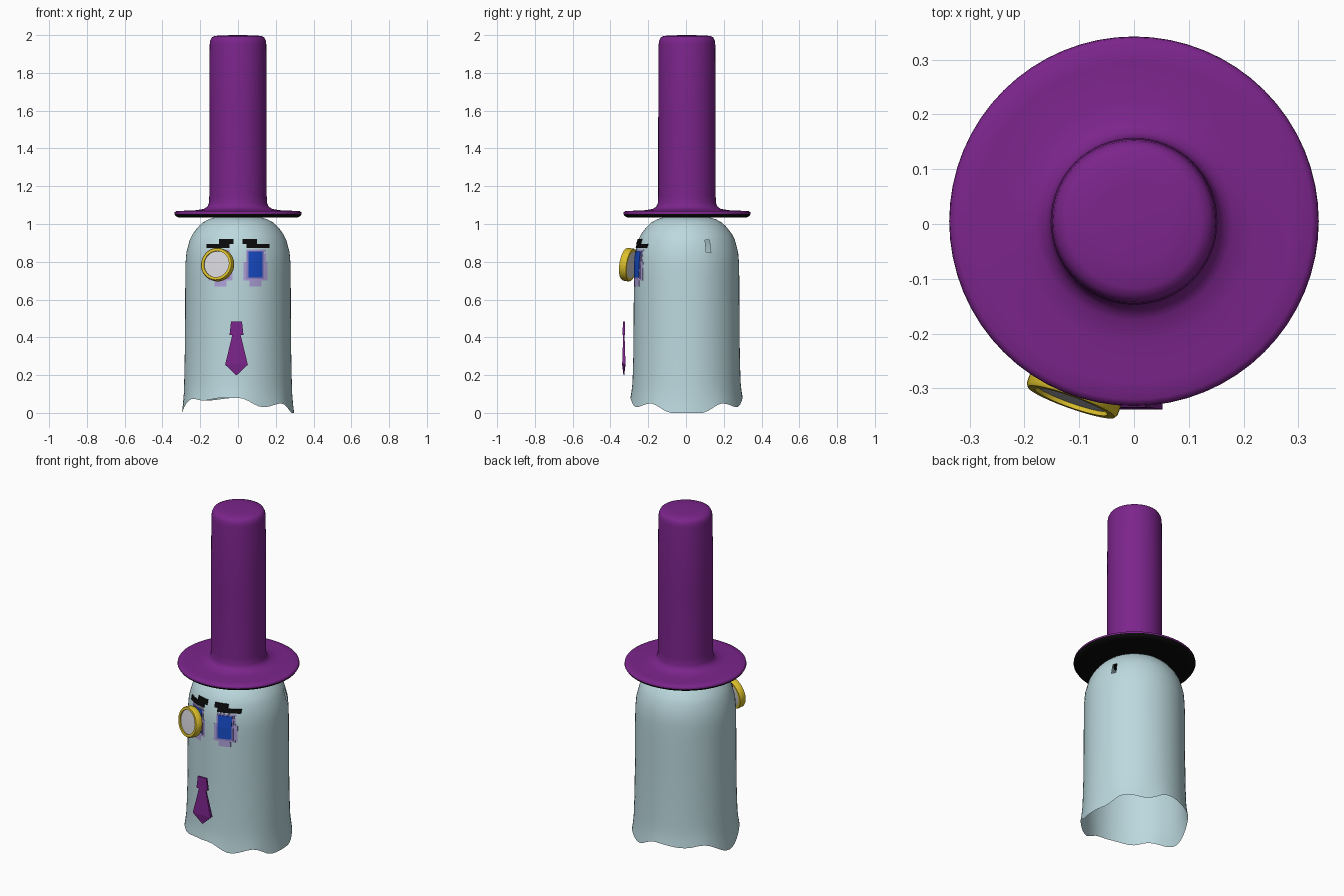
import bpy, bmesh, math
from mathutils import Vector, Matrix

if "Cube" in bpy.data.objects:
    bpy.data.objects.remove(bpy.data.objects["Cube"])

SEG = 64


def mat(name, rgb):
    m = bpy.data.materials.new(name)
    m.diffuse_color = (*rgb, 1)
    m.use_nodes = True
    m.node_tree.nodes["Principled BSDF"].inputs["Base Color"].default_value = m.diffuse_color
    return m


PALE = mat("pale_blue", (0.50, 0.69, 0.73))
PURPLE = mat("purple", (0.20, 0.018, 0.26))
BLACK = mat("black", (0.003, 0.003, 0.003))
GOLD = mat("gold", (0.72, 0.53, 0.025))
GLASS = mat("glass_grey", (0.66, 0.66, 0.70))
BLUE = mat("blue", (0.008, 0.07, 0.56))
LAVENDER = mat("lavender", (0.42, 0.35, 0.70))
VIOLET = mat("dusky_lavender", (0.30, 0.23, 0.58))


def finish(name, bm, mats, smooth=None):
    bmesh.ops.recalc_face_normals(bm, faces=bm.faces)
    me = bpy.data.meshes.new(name)
    bm.to_mesh(me)
    bm.free()
    ob = bpy.data.objects.new(name, me)
    bpy.context.collection.objects.link(ob)
    for m in mats:
        me.materials.append(m)
    if smooth:
        bpy.ops.object.select_all(action='DESELECT')
        ob.select_set(True)
        bpy.context.view_layer.objects.active = ob
        bpy.ops.object.shade_smooth_by_angle(angle=math.radians(smooth))
    return ob


def lathe(profile, closed=False, seg=SEG, lift=lambda z, a: 0, skip=None):
    """Spin (radius, z) points about z; a zero radius makes a pole."""
    bm = bmesh.new()
    rings = []
    for r, z in profile:
        if r == 0:
            rings.append([bm.verts.new((0, 0, z))] * seg)
            continue
        ring = []
        for k in range(seg):
            a = 2 * math.pi * k / seg
            ring.append(bm.verts.new((r * math.sin(a), -r * math.cos(a), z + lift(z, a))))
        rings.append(ring)
    if closed:
        rings.append(rings[0])
    for i in range(len(rings) - 1):
        for k in range(seg):
            if skip and skip(i, k):
                continue
            n = (k + 1) % seg
            quad = [rings[i][k], rings[i][n], rings[i + 1][n], rings[i + 1][k]]
            bm.faces.new(list(dict.fromkeys(quad)))
    return bm


def interp(pts, x, ease=False):
    for (x0, y0), (x1, y1) in zip(pts, pts[1:]):
        if x <= x1:
            t = max(0, (x - x0) / (x1 - x0))
            if ease:
                t = (1 - math.cos(math.pi * t)) / 2
            return y0 + (y1 - y0) * t
    return pts[-1][1]


# Body: open sheet with a wavy hem and a small slot on the right rear side
BODY = [(0, .297), (.05, .291), (.10, .287), (.16, .285), (.3, .282), (.5, .280), (.72, .279),
        (.79, .278), (.85, .273), (.915, .256), (.945, .241), (.97, .223), (.99, .206),
        (1.01, .184), (1.025, .155), (1.033, .13), (1.037, .11)]
HEM = [(0, .08), (27, .03), (50, .05), (75, 0), (105, 0), (130, .05), (153, .03), (180, .08),
       (215, .065), (232, .075), (270, 0), (308, .075), (320, .065), (345, .08), (360, .08)]
CY = 0.003


def hem_lift(z, a):
    return interp(HEM, math.degrees(a), True) * max(0, 1 - z / 0.3)


slot_row = [z for z, r in BODY].index(.85)
bm = lathe([(r, z) for z, r in BODY], lift=hem_lift,
           skip=lambda i, k: i == slot_row and k == 20)
body = finish("body", bm, [PALE], 60)
body.location.y = CY

# Hat: purple crown and brim, black underside
HAT = [(0, 1.037), (.10, 1.036), (.25, 1.034), (.315, 1.034), (.330, 1.042), (.337, 1.053),
       (.335, 1.063), (.325, 1.069), (.29, 1.070), (.22, 1.073), (.18, 1.08), (.162, 1.092),
       (.154, 1.11), (.152, 1.15), (.152, 1.55), (.150, 1.95), (.147, 1.972), (.139, 1.988),
       (.122, 1.996), (.07, 1.999), (0, 2.0)]
bm = lathe(HAT)
for f in bm.faces:
    f.material_index = 1 if f.calc_center_median().z < 1.05 else 0
hat = finish("top_hat", bm, [PURPLE, BLACK], 60)
hat.location.y = 0.005


# Face plates: stepped rectangles wrapped on the body
def wrapped(name, rects, material, offset, side=1):
    bm = bmesh.new()
    for x0, x1, z0, z1 in rects:
        cols = 6
        zs = [z0, (z0 + z1) / 2, z1]
        grids = []
        for off in (offset, -0.003):
            grid = []
            for z in zs:
                r = interp(BODY, z) + off
                row = []
                for i in range(cols + 1):
                    x = side * (x0 + (x1 - x0) * i / cols)
                    row.append(bm.verts.new((x, CY - math.sqrt(r * r - x * x), z)))
                grid.append(row)
            for a, b in zip(grid, grid[1:]):
                for i in range(cols):
                    bm.faces.new((a[i], a[i + 1], b[i + 1], b[i]))
            grids.append(grid)
        rims = [g[0] + [g[1][-1]] + g[2][::-1] + [g[1][0]] for g in grids]
        n = len(rims[0])
        for i in range(n):
            j = (i + 1) % n
            bm.faces.new((rims[0][i], rims[0][j], rims[1][j], rims[1][i]))
    return finish(name, bm, [material])


for label, s in (("right", 1), ("left", -1)):
    wrapped(label + "_eye_outline", [(.045, .147, .70, .865), (.03, .157, .70, .80),
                                     (.06, .125, .67, .70)], LAVENDER, .002, s)
    wrapped(label + "_eye_shade", [(.045, .138, .708, .857)], VIOLET, .004, s)
    wrapped(label + "_pupil", [(.055, .130, .718, .855)], BLUE, .006, s)
    wrapped(label + "_eyebrow", [(.025, .10, .893, .92), (.045, .166, .872, .895)],
            BLACK, .0065, s)

# Monocle: gold ring with a glass disc, tilted outward
tilt = Vector((-.33, -.93, .14)).to_track_quat('Z', 'Y').to_matrix().to_4x4()
place = Matrix.Translation((-.108, -.306, .785)) @ tilt
ring = finish("monocle_ring", lathe([(.070, -.02), (.086, -.02), (.088, -.014), (.088, .014),
                                     (.084, .02), (.070, .02)], closed=True, seg=40), [GOLD], 40)
lens = finish("monocle_glass", lathe([(0, -.027), (.045, -.026), (.071, -.02), (.071, .012),
                                      (.045, .013), (0, .014)], seg=40), [GLASS], 40)
for ob in (ring, lens):
    ob.matrix_world = place


# Tie: knot and blade lofted from thin rectangular sections
def loft(name, sections, material):
    bm = bmesh.new()
    loops = [[bm.verts.new((x * w, y * t, z)) for x, y in ((-1, -1), (1, -1), (1, 1), (-1, 1))]
             for z, w, t in sections]
    for a, b in zip(loops, loops[1:]):
        for i in range(4):
            j = (i + 1) % 4
            bm.faces.new((a[i], a[j], b[j], b[i]))
    bm.faces.new(loops[0])
    bm.faces.new(loops[-1])
    ob = finish(name, bm, [material])
    ob.location = (-.008, -.329, 0)
    return ob


loft("tie_knot", [(.483, .029, .005), (.412, .037, .007)], PURPLE)
loft("tie_blade", [(.43, .018, .003), (.255, .060, .009), (.20, .002, .002)], PURPLE)
